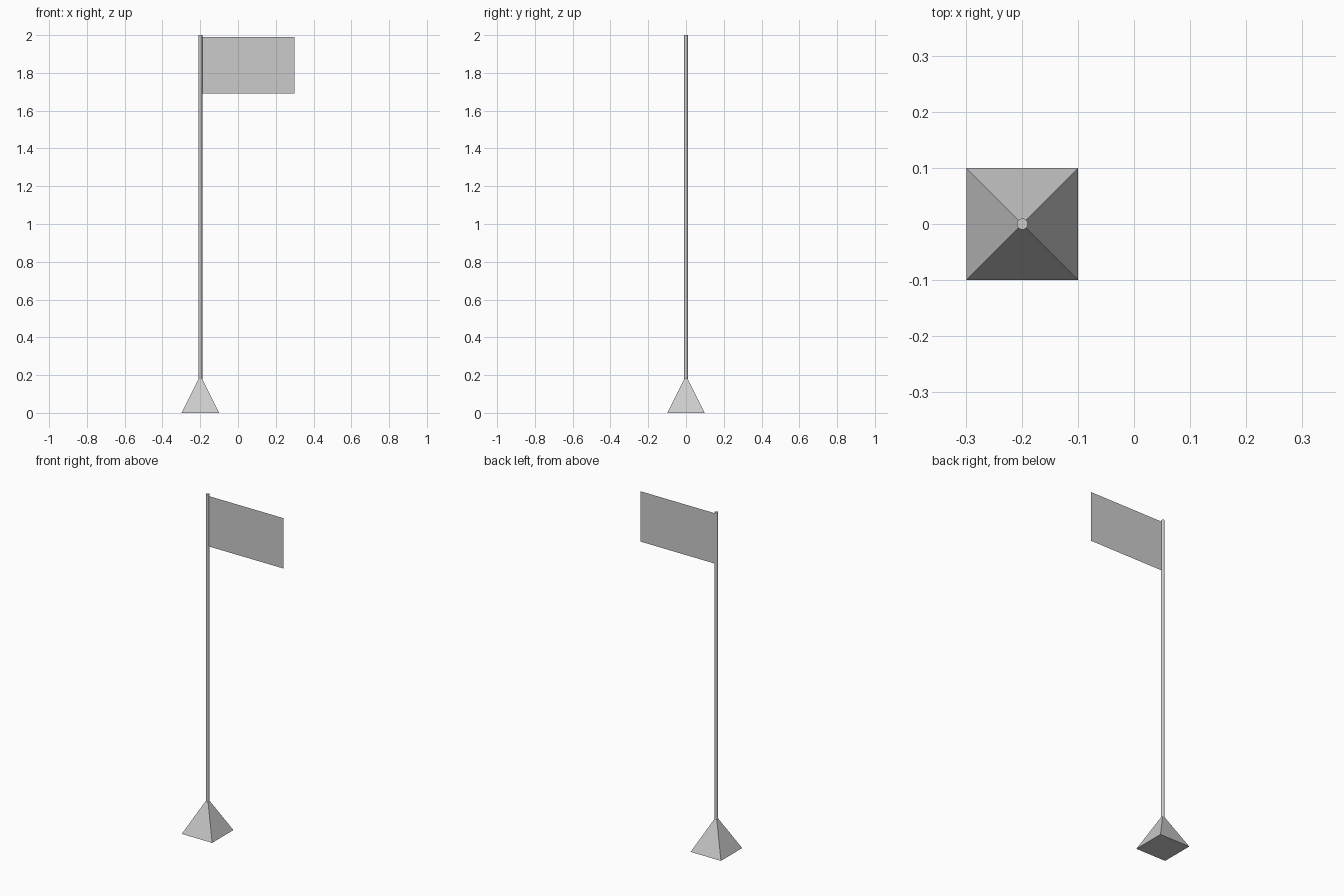
import bpy
import math

if "Cube" in bpy.data.objects:
    bpy.data.objects.remove(bpy.data.objects["Cube"])

AXIS = -0.199            # x of the pole
BASE_W, BASE_H = 0.199, 0.199
POLE_R, POLE_BOTTOM, POLE_TOP = 0.0099, 0.18, 2.0
FLAG_END, FLAG_LOW, FLAG_HIGH = 0.2985, 1.692, 1.99

# Square pyramid foot
bpy.ops.mesh.primitive_cone_add(vertices=4, radius1=BASE_W / math.sqrt(2), radius2=0,
                                depth=BASE_H, location=(AXIS, 0, BASE_H / 2),
                                rotation=(0, 0, math.pi / 4))
bpy.context.object.name = "base"

# Slim round pole
bpy.ops.mesh.primitive_cylinder_add(vertices=16, radius=POLE_R, depth=POLE_TOP - POLE_BOTTOM,
                                    location=(AXIS, 0, (POLE_TOP + POLE_BOTTOM) / 2))
bpy.context.object.name = "pole"
bpy.ops.object.shade_smooth_by_angle()

# Flat flag sheet, starting inside the pole
bpy.ops.mesh.primitive_plane_add(size=1, location=((AXIS + FLAG_END) / 2, 0, (FLAG_LOW + FLAG_HIGH) / 2),
                                 rotation=(math.pi / 2, 0, 0))
flag = bpy.context.object
flag.name = "flag"
flag.scale = (FLAG_END - AXIS, FLAG_HIGH - FLAG_LOW, 1)
